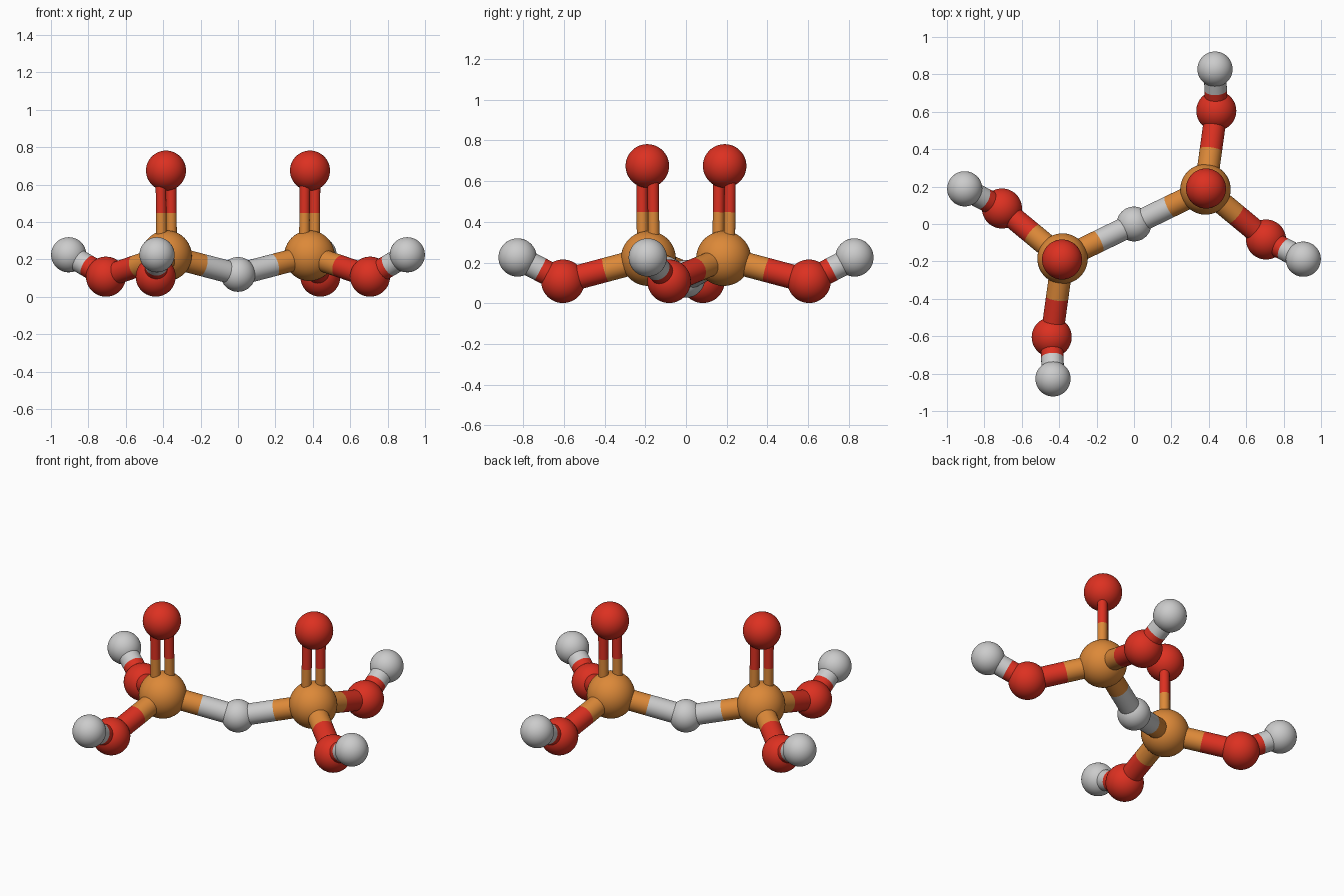
import bpy
from mathutils import Vector

if "Cube" in bpy.data.objects:
    bpy.data.objects.remove(bpy.data.objects["Cube"])


def material(name, color):
    m = bpy.data.materials.new(name)
    m.diffuse_color = color
    m.use_nodes = True
    m.node_tree.nodes["Principled BSDF"].inputs["Base Color"].default_value = m.diffuse_color
    return m


ORANGE = material("orange", (0.72, 0.25, 0.04, 1))
RED = material("red", (0.72, 0.03, 0.015, 1))
GREY = None
BOND_R, DOUBLE_R = 0.06, 0.028


def finish(name, mat):
    ob = bpy.context.object
    ob.name = name
    if mat:
        ob.data.materials.append(mat)
    bpy.ops.object.shade_smooth_by_angle()


def ball(name, pos, r, mat):
    bpy.ops.mesh.primitive_uv_sphere_add(segments=48, ring_count=24, radius=r, location=pos)
    finish(name, mat)


def rod(name, a, b, r, mat):
    d = b - a
    bpy.ops.mesh.primitive_cylinder_add(
        vertices=32, radius=r, depth=d.length, location=(a + b) / 2,
        rotation=d.to_track_quat('Z', 'Y').to_euler())
    finish(name, mat)


# Bond in two halves, each taking the colour of its atom
def bond(name, a, mat_a, b, mat_b, r=BOND_R):
    mid = (a + b) / 2
    rod(name + "_inner", a, mid, r, mat_a)
    rod(name + "_outer", mid, b, r, mat_b)


# Central hydrogen bridge
bridge = Vector((0, 0, 0.12))
ball("bridge_hydrogen", bridge, 0.093, GREY)

# Two identical groups, related by a half turn about z
for side, s in (("right", 1), ("left", -1)):
    def at(x, y, z):
        return Vector((s * x, s * y, z))

    centre = at(0.382, 0.185, 0.22)
    ball(side + "_phosphorus", centre, 0.135, ORANGE)
    bond(side + "_bridge_bond", bridge, GREY, centre, ORANGE)

    # Upright oxygen on a double bond
    top = at(0.385, 0.19, 0.675)
    ball(side + "_top_oxygen", top, 0.107, RED)
    for i, k in enumerate((-1, 1)):
        off = Vector((1, 1, 0)).normalized() * 0.039 * k
        bond(f"{side}_double_bond_{i}", centre + off, ORANGE, top + off, RED, DOUBLE_R)

    # Two hydroxyl arms
    arms = (("long", at(0.44, 0.605, 0.108), at(0.433, 0.828, 0.225)),
            ("side", at(0.706, -0.083, 0.108), at(0.905, -0.188, 0.225)))
    for arm, oxygen, hydrogen in arms:
        name = f"{side}_{arm}"
        ball(name + "_oxygen", oxygen, 0.107, RED)
        ball(name + "_hydrogen", hydrogen, 0.094, GREY)
        bond(name + "_oxygen_bond", centre, ORANGE, oxygen, RED)
        bond(name + "_hydrogen_bond", oxygen, RED, hydrogen, GREY)
